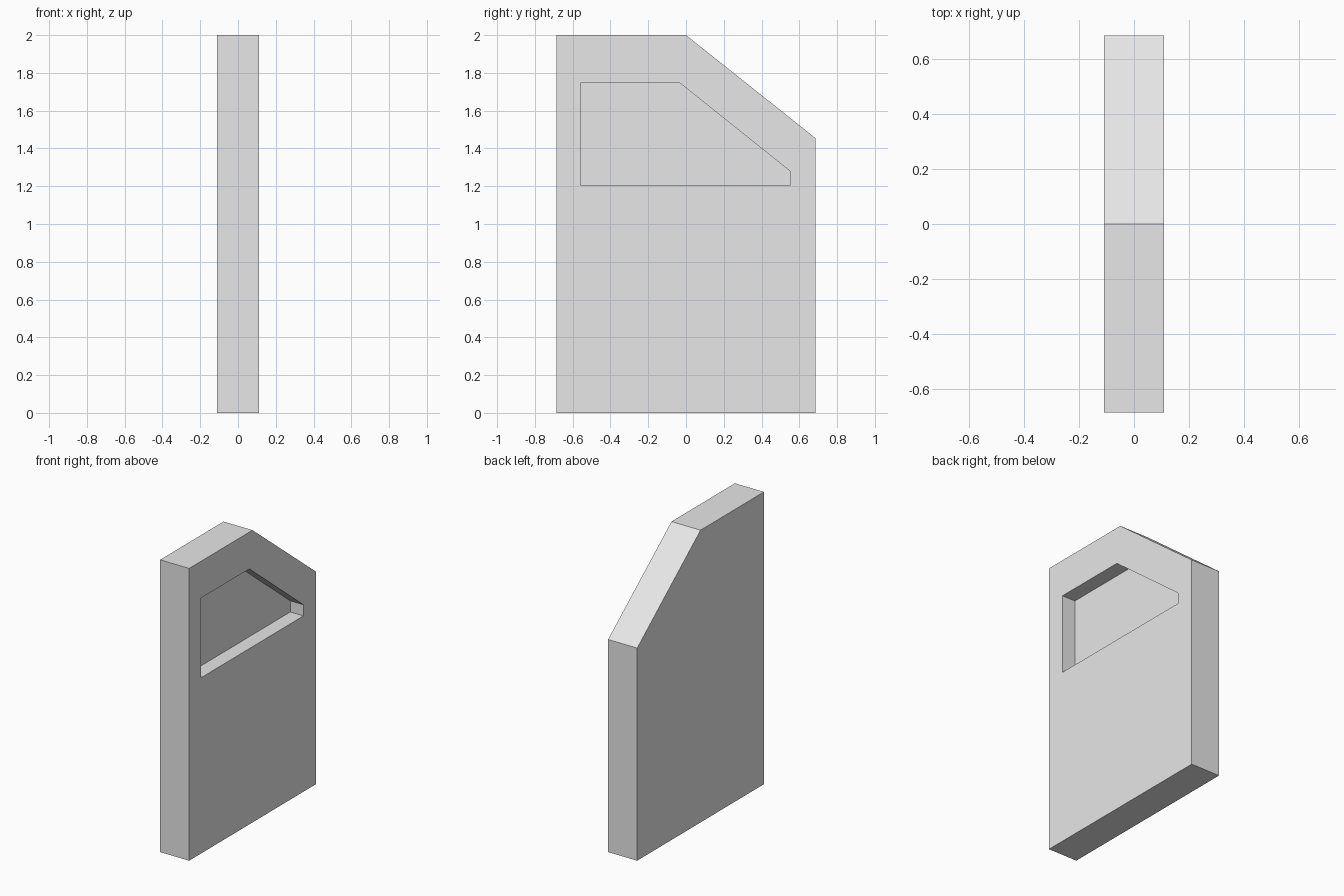
import bpy
import bmesh

default_cube = bpy.data.objects.get("Cube")
if default_cube:
    bpy.data.objects.remove(default_cube, do_unlink=True)

HALF = 0.11      # half the panel thickness
DEPTH = 0.10     # depth of the recess

grey = bpy.data.materials.new("light grey")
grey.use_nodes = True
colour = (0.8, 0.8, 0.8, 1)
grey.diffuse_color = colour
grey.node_tree.nodes["Principled BSDF"].inputs["Base Color"].default_value = colour


def prism(name, profile, x0, x1):
    """Extrude a (y, z) profile along x."""
    bm = bmesh.new()
    face = bm.faces.new([bm.verts.new((x0, y, z)) for y, z in profile])
    ext = bmesh.ops.extrude_face_region(bm, geom=[face])
    verts = [v for v in ext["geom"] if isinstance(v, bmesh.types.BMVert)]
    bmesh.ops.translate(bm, verts=verts, vec=(x1 - x0, 0, 0))
    bmesh.ops.recalc_face_normals(bm, faces=bm.faces)
    mesh = bpy.data.meshes.new(name)
    bm.to_mesh(mesh)
    bm.free()
    mesh.materials.append(grey)
    obj = bpy.data.objects.new(name, mesh)
    bpy.context.collection.objects.link(obj)
    return obj


# Upright panel with a sloping rear top corner
panel = prism("panel", [(-0.685, 0), (0.685, 0), (0.685, 1.455),
                        (0, 2), (-0.685, 2)], -HALF, HALF)

# Window-shaped recess in the left (+x) side
cutter = prism("recess_cutter", [(-0.556, 1.203), (0.551, 1.203), (0.551, 1.279),
                                 (-0.034, 1.748), (-0.556, 1.748)],
               HALF - DEPTH, HALF + DEPTH)
cutter.hide_render = True
cutter.hide_viewport = True
cutter.display_type = 'WIRE'

cut = panel.modifiers.new("recess", 'BOOLEAN')
cut.operation = 'DIFFERENCE'
cut.solver = 'EXACT'
cut.object = cutter
